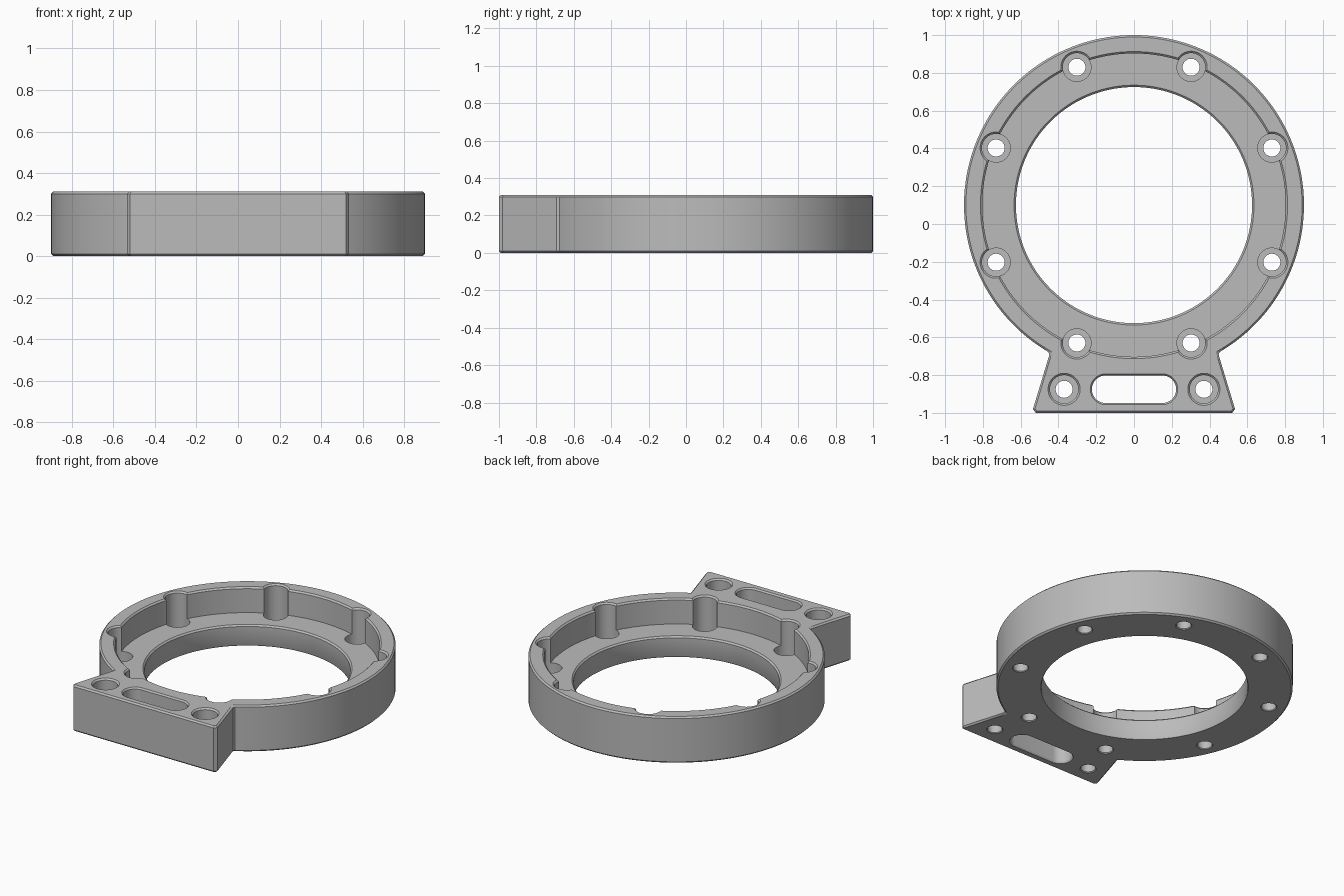
import bpy
import bmesh
from math import sin, cos, pi, radians, asin

if "Cube" in bpy.data.objects:
    bpy.data.objects.remove(bpy.data.objects["Cube"], do_unlink=True)

HEIGHT = 0.31
RING_Y = 0.1      # ring centre
RING_R = 0.9
FLOOR = 0.14      # recess floor
SEAT = 0.06       # bolt head seat
FOOT_Y = -0.875   # centre line of the foot openings
EDGE = 0.01       # chamfer

grey = bpy.data.materials.new("machined grey")
grey.use_nodes = True
grey.diffuse_color = (0.5, 0.5, 0.5, 1)
grey.node_tree.nodes["Principled BSDF"].inputs["Base Color"].default_value = (0.5, 0.5, 0.5, 1)


def capsule(x, y, radius, half=0.0, n=64):
    """Outline of a circle, or of a slot when half is above zero."""
    pts = []
    for i in range(n):
        a = 2 * pi * (i + 0.5) / n
        pts.append((x + radius * cos(a) + (half if cos(a) > 0 else -half), y + radius * sin(a)))
    return pts


def loft(name, sections):
    """Closed solid through matching outlines, given as (outline, z)."""
    bm = bmesh.new()
    loops = [[bm.verts.new((x, y, z)) for x, y in pts] for pts, z in sections]
    for low, high in zip(loops, loops[1:]):
        for i in range(len(low)):
            j = (i + 1) % len(low)
            bm.faces.new((low[i], low[j], high[j], high[i]))
    bm.faces.new(loops[0][::-1])
    bm.faces.new(loops[-1])
    bmesh.ops.recalc_face_normals(bm, faces=bm.faces)
    mesh = bpy.data.meshes.new(name)
    bm.to_mesh(mesh)
    bm.free()
    mesh.materials.append(grey)
    obj = bpy.data.objects.new(name, mesh)
    bpy.context.collection.objects.link(obj)
    return obj


def opening(name, x, y, steps, half=0.0, n=64):
    return loft(name, [(capsule(x, y, r, half, n), z) for r, z in steps])


# Body outline: ring arc running into a flared foot
neck_x = 0.445
start = -pi / 2 + asin(neck_x / RING_R)
sweep = 2 * pi - 2 * asin(neck_x / RING_R)
outline = [(RING_R * cos(start + sweep * i / 128), RING_Y + RING_R * sin(start + sweep * i / 128))
           for i in range(129)]
outline += [(-0.535, -0.98), (-0.52, -1), (0.52, -1), (0.535, -0.98)]
body = loft("mounting_ring", [(outline, 0), (outline, HEIGHT)])

bevel = body.modifiers.new("edge chamfer", "BEVEL")
bevel.width = EDGE
bevel.segments = 1
bevel.limit_method = "ANGLE"
bevel.angle_limit = radians(60)

# Central bore and stepped recess
cutters = [opening("bore_cutter", 0, RING_Y, [
    (0.635, -0.01), (0.625, EDGE), (0.625, FLOOR - EDGE), (0.635, FLOOR),
    (0.803, FLOOR), (0.803, HEIGHT - EDGE), (0.823, HEIGHT + EDGE)], n=160)]

# Counterbored bolt holes: eight around the ring, two in the foot
centres = [(0.79 * cos(a), RING_Y + 0.79 * sin(a))
           for a in (radians(22.5 + 45 * i) for i in range(8))]
centres += [(-0.37, FOOT_Y), (0.37, FOOT_Y)]
for x, y in centres:
    cutters.append(opening("bolt_cutter", x, y, [
        (0.055, -0.005), (0.045, 0.005), (0.045, SEAT), (0.075, SEAT),
        (0.075, HEIGHT - EDGE), (0.09, HEIGHT + 0.005)], n=48))

# Long slot through the foot
cutters.append(opening("slot_cutter", 0, FOOT_Y, [
    (0.085, -0.01), (0.073, EDGE), (0.073, HEIGHT - EDGE), (0.09, HEIGHT + EDGE)], half=0.15))

for cutter in cutters:
    cutter.hide_render = True
    cut = body.modifiers.new("cut", "BOOLEAN")
    cut.operation = "DIFFERENCE"
    cut.solver = "EXACT"
    cut.object = cutter

# Bake the cuts, drop the cutters and shade
bpy.context.view_layer.update()
graph = bpy.context.evaluated_depsgraph_get()
result = bpy.data.meshes.new_from_object(body.evaluated_get(graph))
body.modifiers.clear()
body.data = result
for cutter in cutters:
    bpy.data.objects.remove(cutter, do_unlink=True)

bpy.ops.object.select_all(action="DESELECT")
body.select_set(True)
bpy.context.view_layer.objects.active = body
bpy.ops.object.shade_smooth_by_angle(angle=radians(30))
